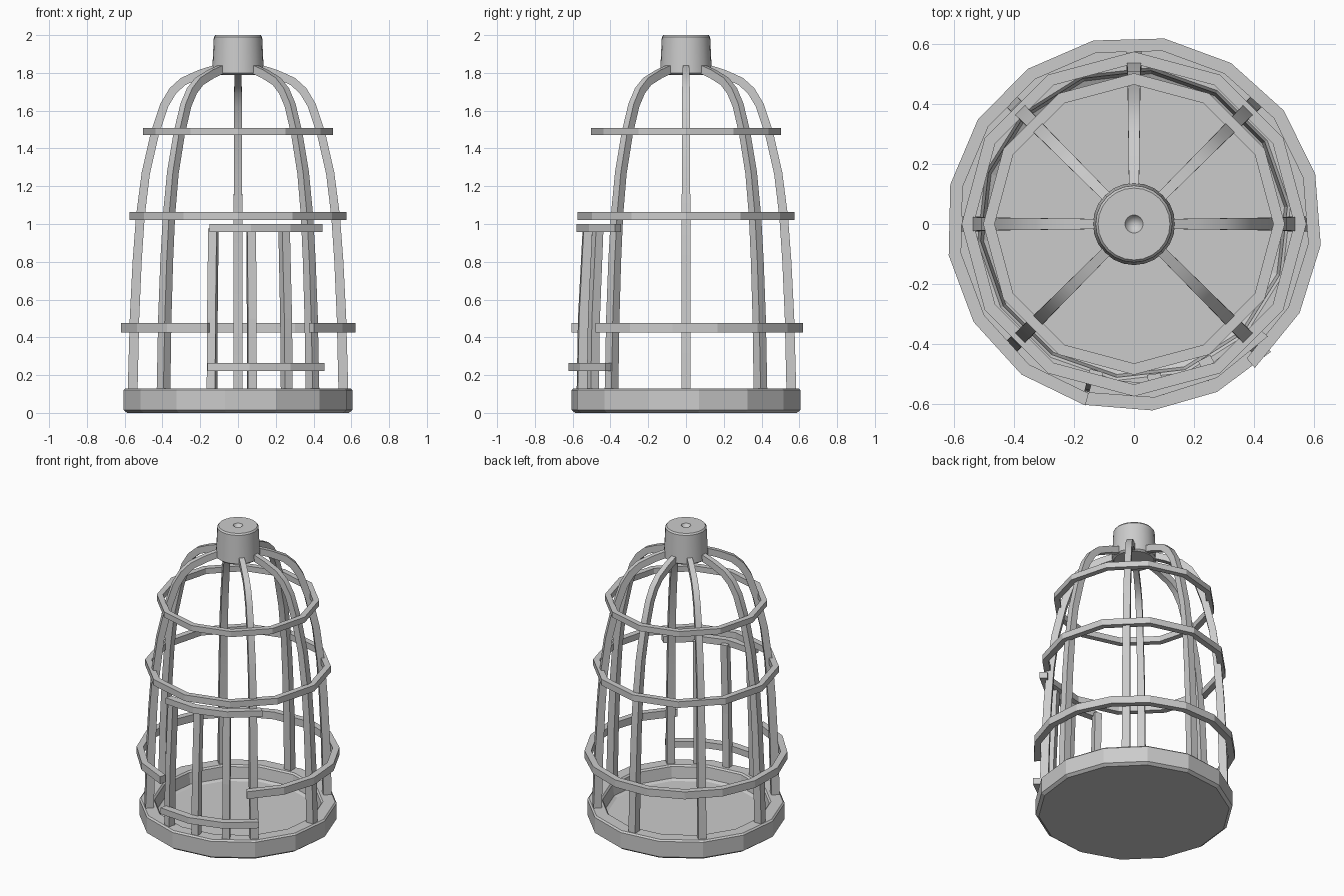
import bpy, bmesh, math
from mathutils import Vector, Matrix

if "Cube" in bpy.data.objects:
    bpy.data.objects.remove(bpy.data.objects["Cube"])


def finish(name, bm, smooth=None):
    bmesh.ops.remove_doubles(bm, verts=bm.verts, dist=1e-5)
    bmesh.ops.recalc_face_normals(bm, faces=bm.faces)
    me = bpy.data.meshes.new(name)
    bm.to_mesh(me)
    bm.free()
    ob = bpy.data.objects.new(name, me)
    bpy.context.collection.objects.link(ob)
    if smooth:
        bpy.ops.object.select_all(action='DESELECT')
        ob.select_set(True)
        bpy.context.view_layer.objects.active = ob
        bpy.ops.object.shade_smooth_by_angle(angle=math.radians(smooth))
    return ob


def skin(bm, loops, ring, caps):
    """Join neighbouring cross-sections with quads."""
    n, m = len(loops), len(loops[0])
    for i in range(n if ring else n - 1):
        a, b = loops[i], loops[(i + 1) % n]
        for j in range(m):
            k = (j + 1) % m
            bm.faces.new((a[j], a[k], b[k], b[j]))
    if caps:
        bm.faces.new(loops[0])
        bm.faces.new(loops[-1])


def lathe(name, profile, segs, start=0, end=None, smooth=None):
    """Turn a closed (r, z) profile about z, fully or from start to end degrees."""
    bm = bmesh.new()
    full = end is None
    span = 360 if full else end - start
    loops = []
    for i in range(segs if full else segs + 1):
        a = math.radians(start + span * i / segs)
        loops.append([bm.verts.new((r * math.cos(a), r * math.sin(a), z)) for r, z in profile])
    skin(bm, loops, full, not full)
    bmesh.ops.dissolve_degenerate(bm, edges=bm.edges, dist=1e-6)
    return finish(name, bm, smooth)


def band(r_in, r_out, z, h):
    return [(r_in, z - h), (r_out, z - h), (r_out, z + h), (r_in, z + h)]


def bar(name, path, angle, smooth=None):
    """Rectangular bar along (r, z, half width, half thickness) points, turned to angle."""
    bm = bmesh.new()
    turn = Matrix.Rotation(math.radians(angle), 3, 'Z')
    loops = []
    for i, (r, z, w, t) in enumerate(path):
        p, q = path[max(i - 1, 0)], path[min(i + 1, len(path) - 1)]
        d = Vector((q[0] - p[0], 0, q[1] - p[1])).normalized()
        n = Vector((d.z, 0, -d.x))
        c = Vector((r, 0, z))
        side = Vector((0, w, 0))
        loops.append([bm.verts.new(turn @ v) for v in
                      (c + n * t + side, c + n * t - side, c - n * t - side, c - n * t + side)])
    skin(bm, loops, False, True)
    return finish(name, bm, smooth)


# base tray with a raised rim
lathe("base_tray", [(0, 0), (.59, 0), (.61, .015), (.61, .12), (.60, .13),
                    (.525, .13), (.515, .12), (.505, .045), (.485, .035), (0, .035)],
      14, start=6.43)

# curved ribs, leaving the front open for the door
rib = [(.558, .11, .025, .026), (.548, .5, .025, .025), (.534, .8, .024, .024),
       (.517, 1.04, .023, .023), (.488, 1.27, .022, .022), (.44, 1.48, .021, .022),
       (.39, 1.63, .02, .022), (.345, 1.705, .02, .022), (.29, 1.755, .019, .022),
       (.2, 1.795, .018, .022), (.09, 1.83, .016, .022)]
for i in range(7):
    bar(f"rib_{i + 1}", rib, -45 + 45 * i, smooth=30)

# hoops; the lowest is broken at the door
lathe("upper_hoop", band(.465, .503, 1.49, .019), 12)
lathe("middle_hoop", band(.535, .575, 1.043, .021), 12)
lathe("lower_hoop", band(.585, .627, .45, .025), 14, -50, 255)

# door frame arcs and upright bars
lathe("door_top_rail", band(.535, .583, .978, .021), 3, -105, -40)
lathe("door_bottom_rail", band(.575, .625, .242, .021), 3, -105, -43)
for i, a in enumerate((-104.3, -82.4, -62.4)):
    bar(f"door_bar_{i + 1}", [(.557, .11, .023, .024), (.55, .5, .023, .024),
                              (.527, .975, .023, .022)], a)

# top cap with a small conical socket
lathe("top_cap", [(0, 1.79), (.125, 1.79), (.137, 1.80), (.128, 1.99), (.12, 2.0),
                  (.03, 2.0), (0, 1.95)], 24, smooth=30)
